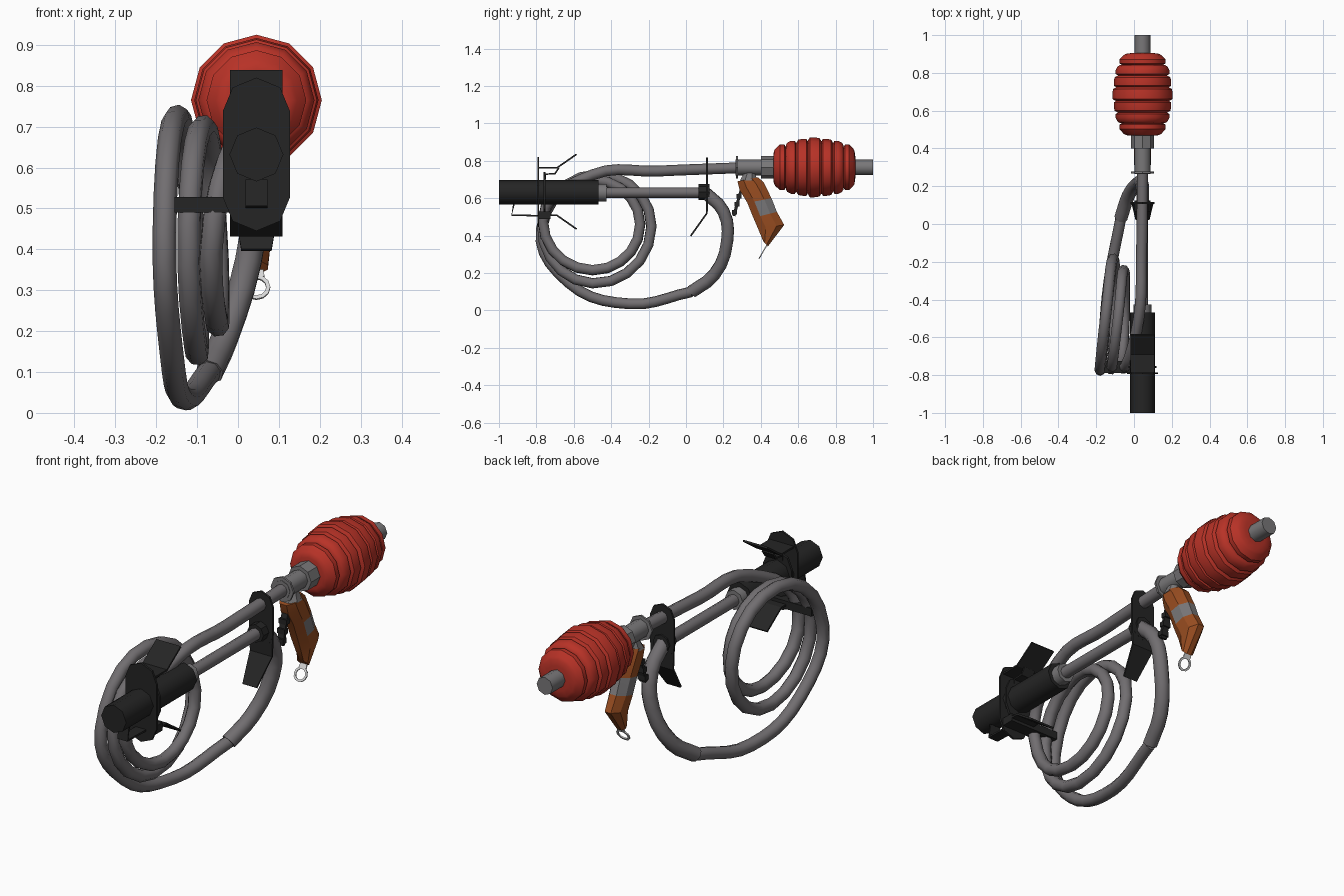
import bpy, bmesh, math
from mathutils import Vector, Matrix

if "Cube" in bpy.data.objects:
    bpy.data.objects.remove(bpy.data.objects["Cube"])

CX = 0.045  # main axis offset in x


def material(name, rgb):
    m = bpy.data.materials.new(name)
    m.diffuse_color = (*rgb, 1)
    m.use_nodes = True
    m.node_tree.nodes["Principled BSDF"].inputs["Base Color"].default_value = m.diffuse_color
    return m


RED = material("red", (0.48, 0.032, 0.02))
GREY = material("hose grey", (0.165, 0.155, 0.163))
STEEL = material("fitting grey", (0.19, 0.185, 0.19))
BLACK = material("black", (0.018, 0.018, 0.018))
BROWN = material("orange brown", (0.32, 0.075, 0.015))
SILVER = material("pale silver", (0.68, 0.68, 0.68))


def finish(name, bm, *mats, smooth=None):
    bmesh.ops.recalc_face_normals(bm, faces=bm.faces)
    me = bpy.data.meshes.new(name)
    bm.to_mesh(me)
    bm.free()
    for m in mats:
        me.materials.append(m)
    ob = bpy.data.objects.new(name, me)
    bpy.context.collection.objects.link(ob)
    if smooth:
        bpy.ops.object.select_all(action='DESELECT')
        bpy.context.view_layer.objects.active = ob
        ob.select_set(True)
        bpy.ops.object.shade_smooth_by_angle(angle=math.radians(smooth))
    return ob


def loft(bm, rings):
    """Skin a list of point rings and cap both ends."""
    vs = [[bm.verts.new(p) for p in r] for r in rings]
    n = len(vs[0])
    rows = []
    for a, b in zip(vs, vs[1:]):
        rows.append([bm.faces.new((a[i], a[(i + 1) % n], b[(i + 1) % n], b[i])) for i in range(n)])
    bm.faces.new(vs[0])
    bm.faces.new(vs[-1])
    return rows


def lathe_y(name, profile, z, sides, mat, smooth=35):
    """Turned part along y from (y, radius) pairs."""
    bm = bmesh.new()
    ang = [2 * math.pi * i / sides for i in range(sides)]
    loft(bm, [[(CX + r * math.sin(a), y, z + r * math.cos(a)) for a in ang] for y, r in profile])
    return finish(name, bm, mat, smooth=smooth)


def box(name, lo, hi, mat):
    bm = bmesh.new()
    bmesh.ops.create_cube(bm, size=1)
    for v in bm.verts:
        v.co = Vector([l + (c + 0.5) * (h - l) for l, h, c in zip(lo, hi, v.co)])
    return finish(name, bm, mat)


def strip(name, path, mat, t=0.009):
    """Bent sheet from (y, z, half width) stations."""
    bm = bmesh.new()
    rings = []
    for i, (y, z, w) in enumerate(path):
        a, b = path[max(i - 1, 0)], path[min(i + 1, len(path) - 1)]
        d = Vector((b[0] - a[0], b[1] - a[1])).normalized()
        ny, nz = -d.y * t / 2, d.x * t / 2
        rings.append([(CX - w, y - ny, z - nz), (CX + w, y - ny, z - nz),
                      (CX + w, y + ny, z + nz), (CX - w, y + ny, z + nz)])
    loft(bm, rings)
    return finish(name, bm, mat)


def rounded_plate(name, y, t, w, z0, z1, mat):
    """Upright plate with faceted half-round ends."""
    arc = [math.radians(45 * k) for k in range(5)]
    pts = [(CX + w * math.cos(a), z1 - w + w * math.sin(a)) for a in arc]
    pts += [(CX - w * math.cos(a), z0 + w - w * math.sin(a)) for a in arc]
    bm = bmesh.new()
    loft(bm, [[(x, yy, z) for x, z in pts] for yy in (y - t / 2, y + t / 2)])
    return finish(name, bm, mat)


# Ribbed float: seven bulging ribs with narrow grooves
prof = [(0.468, 0.075)]
for c, r, h in [(0.502, 0.122, 0.028), (0.562, 0.142, 0.024), (0.622, 0.152, 0.026), (0.688, 0.16, 0.03),
                (0.754, 0.152, 0.026), (0.814, 0.142, 0.024), (0.872, 0.122, 0.026)]:
    s = 0.022 if r < 0.13 else (0.01 if r < 0.15 else 0.004)
    lead, trail = (s, 0) if c < 0.688 else (0, s)
    prof += [(c - h - 0.003, r - 0.012 - lead), (c - h + 0.004, r - lead), (c, r),
             (c + h - 0.004, r - trail), (c + h + 0.003, r - 0.012 - trail)]
prof.append((0.905, 0.06))
lathe_y("ribbed_float", prof, 0.765, 12, RED)

# Fittings on the upper line
lathe_y("end_tube", [(0.89, 0.042), (1.0, 0.042)], 0.765, 8, STEEL, 50)
lathe_y("float_collar", [(0.40, 0.061), (0.48, 0.061)], 0.765, 8, STEEL, 30)
lathe_y("valve_tube", [(0.265, 0.043), (0.41, 0.043)], 0.765, 8, STEEL, 50)
lathe_y("valve_flange", [(0.267, 0.06), (0.277, 0.06)], 0.765, 8, STEEL, 30)

# Hose: quarter points of three growing turns, then a wide sweep back to the nozzle
path = [(0.045, 0.27, 0.762), (0.04, -0.15, 0.745), (0.025, -0.5, 0.725),
        (-0.058, -0.765, 0.48), (-0.05, -0.5, 0.215), (-0.055, -0.245, 0.46), (-0.085, -0.5, 0.70),
        (-0.12, -0.768, 0.46), (-0.1, -0.5, 0.145), (-0.11, -0.185, 0.45), (-0.148, -0.47, 0.725),
        (-0.18, -0.772, 0.44), (-0.163, -0.63, 0.15), (-0.132, -0.3, 0.035), (-0.07, 0.03, 0.10)]
sweep = [(-0.07, 0.03, 0.10), (-0.03, 0.15, 0.19), (0.025, 0.22, 0.37), (0.045, 0.2, 0.53), (0.045, 0.1, 0.632)]
straight = [(0.045, 0.1, 0.63), (0.045, -0.45, 0.63)]


def tube(name, pts, r, res):
    cu = bpy.data.curves.new(name, 'CURVE')
    cu.dimensions = '3D'
    cu.bevel_depth = r
    cu.bevel_resolution = 2
    cu.resolution_u = res
    cu.use_fill_caps = True
    sp = cu.splines.new('BEZIER')
    sp.bezier_points.add(len(pts) - 1)
    for p, co in zip(sp.bezier_points, pts):
        p.co = co
        p.handle_left_type = p.handle_right_type = 'AUTO'
    cu.materials.append(GREY)
    sp.use_smooth = True
    ob = bpy.data.objects.new(name, cu)
    bpy.context.collection.objects.link(ob)


tube("coiled_hose", path, 0.029, 5)
tube("hose_sleeve", sweep, 0.035, 3)
tube("straight_hose", straight, 0.028, 1)

# Mouthpiece barrel and ferrule
lathe_y("nozzle_barrel", [(-1.0, 0.066), (-0.468, 0.066)], 0.632, 8, BLACK, 50)
lathe_y("nozzle_ferrule", [(-0.475, 0.047), (-0.425, 0.047)], 0.63, 8, STEEL, 50)

# Bracket around the barrel
rounded_plate("bracket_plate", -0.79, 0.01, 0.082, 0.445, 0.82, BLACK)
rounded_plate("bracket_back_plate", -0.757, 0.012, 0.074, 0.52, 0.74, BLACK)
strip("upper_wing", [(-0.795, 0.762, 0.064), (-0.69, 0.762, 0.064), (-0.585, 0.835, 0.064)], BLACK)
strip("upper_strap", [(-0.757, 0.68, 0.03), (-0.75, 0.728, 0.03), (-0.70, 0.732, 0.03), (-0.68, 0.762, 0.03)], BLACK)
strip("lower_wing", [(-0.795, 0.508, 0.064), (-0.69, 0.508, 0.064), (-0.585, 0.435, 0.064)], BLACK)
strip("hook_tab", [(-0.92, 0.57, 0.027), (-0.932, 0.51, 0.027), (-0.79, 0.506, 0.027)], BLACK)
box("coil_bar", (-0.155, -0.79, 0.49), (0.11, -0.725, 0.528), BLACK)

# Mid clip joining both hose lines
rounded_plate("clip_plate", 0.112, 0.01, 0.063, 0.56, 0.818, BLACK)
strip("clip_wing", [(0.112, 0.66, 0.063), (0.112, 0.52, 0.058), (0.025, 0.398, 0.037)], BLACK)
lathe_y("clip_collar", [(0.066, 0.043), (0.125, 0.043)], 0.632, 8, BLACK, 30)

# Neck and handle, lofted between front and back edge points
bm = bmesh.new()
ang = [math.radians(45 * k + 22.5) for k in range(8)]
loft(bm, [[(CX + r * math.cos(a), y + r * math.sin(a), z) for a in ang]
          for y, z, r in [(0.34, 0.765, 0.03), (0.34, 0.735, 0.032), (0.335, 0.695, 0.05)]])
finish("handle_neck", bm, STEEL, smooth=30)

stations = [(0.275, 0.69, 0.385, 0.712, 0.043), (0.286, 0.645, 0.415, 0.685, 0.046),
            (0.328, 0.575, 0.457, 0.60, 0.045), (0.36, 0.495, 0.486, 0.527, 0.043),
            (0.385, 0.437, 0.525, 0.457, 0.038), (0.413, 0.37, 0.438, 0.342, 0.028)]
bm = bmesh.new()
rings = []
for y0, z0, y1, z1, w in stations:
    rings.append([(CX + w * 1.08 * math.cos(a), (y0 + y1) / 2 + (y1 - y0) * 0.54 * math.sin(a),
                   (z0 + z1) / 2 + (z1 - z0) * 0.54 * math.sin(a)) for a in ang])
rows = loft(bm, rings)
for k, f in enumerate(rows[2]):      # pale label wraps all but the front faces
    if k not in (4, 5, 6):
        f.material_index = 1
finish("handle", bm, BROWN, STEEL, smooth=30)

# Trigger with teeth
strip("trigger", [(0.3, 0.66, 0.016), (0.282, 0.60, 0.016), (0.256, 0.505, 0.016)], BLACK, 0.016)
for i in range(3):
    y, z = 0.285 - 0.012 * i, 0.61 - 0.042 * i
    box("trigger_tooth", (CX - 0.02, y - 0.014, z - 0.012), (CX + 0.02, y + 0.012, z + 0.012), BLACK)

# Pull ring below the handle
d = Vector((0, -0.057, -0.1)).normalized()
rot = Vector((0, 0, 1)).rotation_difference(Vector((0, d.z, -d.y))).to_matrix().to_4x4()
bm = bmesh.new()
segs = [2 * math.pi * i / 12 for i in range(12)]
cs = [(0.034, 0.003), (0.034, -0.003), (0.024, -0.003), (0.024, 0.003)]
vs = [[bm.verts.new((r * math.cos(a), r * math.sin(a), h)) for r, h in cs] for a in segs]
for i in range(12):
    a, b = vs[i], vs[(i + 1) % 12]
    for j in range(4):
        bm.faces.new((a[j], a[(j + 1) % 4], b[(j + 1) % 4], b[j]))
bm.transform(Matrix.Translation((CX, 0.408, 0.307)) @ rot)
finish("pull_ring", bm, SILVER)
strip("pull_ring_tab", [(0.448, 0.377, 0.012), (0.423, 0.333, 0.02)], SILVER, 0.006)
